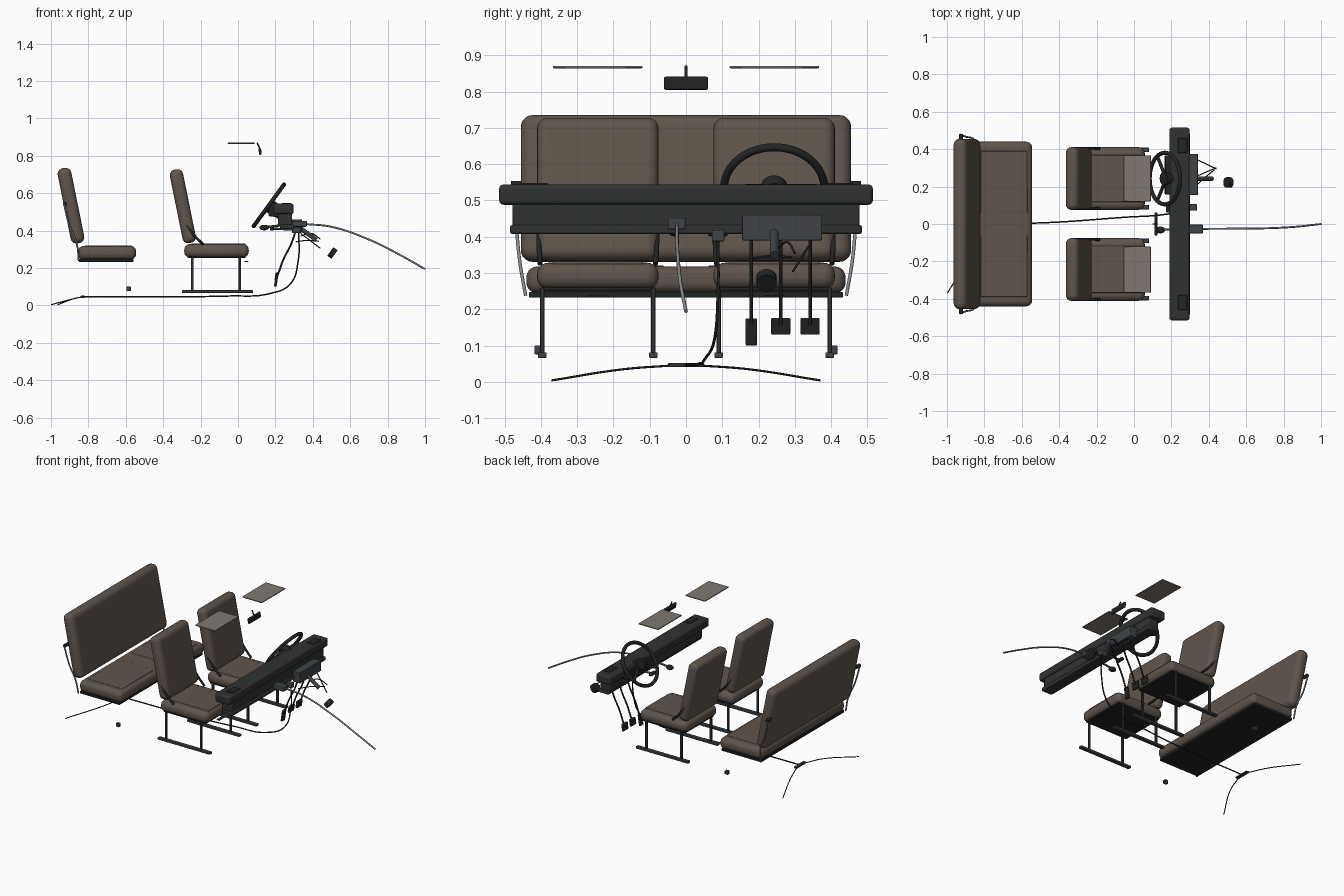
import bpy, math
from mathutils import Vector


def mat(name, rgb):
    m = bpy.data.materials.new(name)
    m.diffuse_color = (*rgb, 1)
    return m


BROWN = mat("seat_brown", (0.115, 0.09, 0.072))
BLACK = mat("black", (0.016, 0.017, 0.017))
DARK = mat("dark_plastic", (0.03, 0.032, 0.032))
STEEL = mat("dark_steel", (0.05, 0.055, 0.062))
GREY = mat("cable_grey", (0.25, 0.26, 0.27))
VISOR = mat("visor_tan", (0.22, 0.19, 0.165))


def finish(ob, name, m):
    ob.name = name
    ob.data.materials.append(m)
    bpy.ops.object.shade_smooth_by_angle(angle=math.radians(35))
    return ob


def box(name, loc, size, m, bevel=0.003, seg=2, tilt=0.0):
    """Bevelled box, tilted about y."""
    bpy.ops.mesh.primitive_cube_add(size=1, location=loc)
    ob = bpy.context.object
    ob.scale = size
    bpy.ops.object.transform_apply(location=False, rotation=False, scale=True)
    ob.rotation_euler.y = tilt
    if bevel:
        b = ob.modifiers.new("bevel", "BEVEL")
        b.width, b.segments = bevel, seg
    return finish(ob, name, m)


def span(name, x, y, z, m, bevel=0.003, seg=2):
    """Box given by its limits on each axis."""
    lim = (x, y, z)
    return box(name, [(a + b) / 2 for a, b in lim], [abs(b - a) for a, b in lim], m, bevel, seg)


def rod(name, p, q, r, m, verts=16):
    p, q = Vector(p), Vector(q)
    bpy.ops.mesh.primitive_cylinder_add(radius=r, depth=(q - p).length, location=(p + q) / 2, vertices=verts)
    ob = bpy.context.object
    ob.rotation_euler = (q - p).to_track_quat('Z', 'Y').to_euler()
    return finish(ob, name, m)


def tube(name, pts, r, m):
    """Smooth cable through points."""
    cu = bpy.data.curves.new(name, 'CURVE')
    cu.dimensions = '3D'
    cu.bevel_depth, cu.bevel_resolution, cu.resolution_u = r, 2, 8
    cu.use_fill_caps = True
    sp = cu.splines.new('BEZIER')
    sp.bezier_points.add(len(pts) - 1)
    for bp, p in zip(sp.bezier_points, pts):
        bp.co = p
        bp.handle_left_type = bp.handle_right_type = 'AUTO'
    cu.materials.append(m)
    ob = bpy.data.objects.new(name, cu)
    bpy.context.collection.objects.link(ob)
    return ob


for s in (1, -1):
    c = 0.243 * s
    # front seats
    box("front_seat_cushion", (-0.115, c, 0.292), (0.345, 0.335, 0.073), BROWN, 0.032, 5)
    box("front_seat_panel", (-0.105, c, 0.327), (0.29, 0.25, 0.01), BROWN, 0.004)
    box("front_seat_base", (-0.115, c, 0.258), (0.31, 0.30, 0.012), BLACK)
    box("front_seat_back", (-0.295, c, 0.53), (0.072, 0.335, 0.40), BROWN, 0.03, 5, -0.2)
    box("seat_lever", (0.045, c, 0.235), (0.02, 0.06, 0.006), BLACK, 0.002)
    for d in (-0.153, 0.153):
        y = c + d
        tube("recliner_bracket", [(-0.275, y + d * 0.06, 0.43), (-0.235, y + d * 0.06, 0.375),
                                  (-0.185, y + d * 0.04, 0.325)], 0.007, BLACK)
        span("seat_rail", (-0.30, 0.08), (y - 0.012, y + 0.012), (0.066, 0.081), STEEL)
        for x in (-0.245, 0.01):
            span("seat_leg", (x - 0.007, x + 0.007), (y - 0.006, y + 0.006), (0.08, 0.26), DARK, 0.002)
    # rear seat fittings
    box("rear_cushion_panel", (-0.695, 0.225 * s, 0.316), (0.25, 0.33, 0.008), BROWN, 0.003)
    rod("rear_latch", (-0.925, 0.445 * s, 0.543), (-0.925, 0.482 * s, 0.543), 0.011, BLACK)
    tube("rear_strap", [(-0.93, 0.478 * s, 0.54), (-0.90, 0.467 * s, 0.42),
                        (-0.862, 0.458 * s, 0.33), (-0.852, 0.442 * s, 0.238)], 0.005, GREY)
    box("floor_bracket", (-0.585, 0.408 * s, 0.088), (0.024, 0.02, 0.024), STEEL)
    # visors and dashboard vents
    span("sun_visor", (-0.055, 0.09), (0.12 * s, 0.367 * s), (0.864, 0.871), VISOR, 0.003)
    span("dash_vent", (0.235, 0.285), (0.38 * s, 0.46 * s), (0.538, 0.548), BLACK)

# rear bench
box("rear_cushion", (-0.70, 0, 0.281), (0.31, 0.88, 0.074), BROWN, 0.03, 5)
box("rear_seat_base", (-0.705, 0, 0.24), (0.29, 0.865, 0.016), BLACK)
box("rear_seat_back", (-0.893, 0, 0.533), (0.074, 0.91, 0.41), BROWN, 0.032, 5, -0.2)

# dashboard
span("dash_top", (0.19, 0.297), (-0.515, 0.515), (0.488, 0.544), DARK, 0.012, 3)
span("dash_middle", (0.215, 0.29), (-0.478, 0.478), (0.425, 0.492), DARK, 0.006)
span("dash_lower_rail", (0.225, 0.30), (-0.485, 0.485), (0.408, 0.432), DARK, 0.005)
box("instrument_cluster", (0.21, 0.262, 0.507), (0.09, 0.21, 0.07), BLACK, 0.01, 3, 0.1)
span("pedal_box", (0.29, 0.342), (0.155, 0.375), (0.39, 0.46), STEEL, 0.003)
span("shift_box", (0.29, 0.368), (-0.05, -0.002), (0.42, 0.452), STEEL, 0.004)
span("brake_box", (0.29, 0.337), (0.071, 0.106), (0.387, 0.418), STEEL, 0.004)

# steering wheel and column
C = Vector((0.165, 0.243, 0.535))
UP, N = Vector((0.589, 0, 0.808)), Vector((-0.808, 0, 0.589))
bpy.ops.mesh.primitive_torus_add(location=C, rotation=(0, -0.941, 0), major_radius=0.138,
                                 minor_radius=0.011, major_segments=48, minor_segments=12)
finish(bpy.context.object, "steering_wheel_rim", BLACK)
rod("steering_hub", C - N * 0.03, C + N * 0.008, 0.036, BLACK, 32)
for s in (1, -1):
    d = Vector((0, s * 0.87, 0)) - UP * 0.5
    rod("steering_spoke", C - N * 0.008, C + d * 0.137, 0.009, BLACK)
    tube("control_stalk", [C - N * 0.07, C - N * 0.06 + Vector((0, 0.06 * s, 0)),
                           C - N * 0.045 + Vector((0, 0.11 * s, 0.005))], 0.005, BLACK)
rod("column_shroud", C - N * 0.02, C - N * 0.12, 0.03, DARK, 24)
rod("steering_column", C, C - N * 0.315, 0.012, STEEL)
J = Vector((0.505, 0.222, 0.28))
rod("steering_coupler", J + N * 0.014, J - N * 0.014, 0.028, BLACK, 24)

# pedals
for name, y, w, z0, z1 in (("accelerator", 0.18, 0.032, 0.10, 0.175),
                           ("brake", 0.261, 0.053, 0.13, 0.176), ("clutch", 0.342, 0.053, 0.13, 0.176)):
    box(name + "_pedal", (0.205, y, (z0 + z1) / 2), (0.014, w, z1 - z0), BLACK, 0.004, 2, 0.15)
    tube(name + "_arm", [(0.21, y, z1 - 0.02), (0.245, y, 0.25), (0.285, y, 0.33), (0.312, y, 0.41)], 0.005, BLACK)

# push rods behind the pedal box
tube("clutch_push_rod", [(0.335, 0.345, 0.385), (0.44, 0.295, 0.305)], 0.003, BLACK)
tube("brake_push_rod", [(0.335, 0.255, 0.37), (0.39, 0.28, 0.385), (0.44, 0.30, 0.355)], 0.003, BLACK)
tube("accelerator_cable", [(0.31, 0.18, 0.34), (0.37, 0.24, 0.347), (0.43, 0.29, 0.343)], 0.003, BLACK)

# gear lever and its linkage
rod("shift_rod", (0.14, -0.03, 0.418), (0.30, -0.027, 0.435), 0.006, STEEL)
bpy.ops.mesh.primitive_uv_sphere_add(radius=1, segments=24, ring_count=12, location=(0.14, -0.032, 0.416))
bpy.context.object.scale = (0.026, 0.018, 0.015)
finish(bpy.context.object, "shift_knob", BLACK)
tube("shift_cable", [(0.36, -0.026, 0.435), (0.5, -0.025, 0.42), (0.70, -0.023, 0.352),
                     (0.86, -0.015, 0.273), (1.0, 0, 0.194)], 0.005, GREY)

# parking brake handle and cables
rod("brake_handle_rod", (0.19, 0.088, 0.41), (0.30, 0.088, 0.405), 0.006, STEEL)
box("brake_handle", (0.182, 0.088, 0.41), (0.022, 0.055, 0.018), BLACK, 0.006, 3)
tube("brake_cable", [(0.324, 0.088, 0.40), (0.322, 0.088, 0.24), (0.28, 0.078, 0.115), (0.17, 0.052, 0.063),
                     (-0.05, 0.036, 0.05), (-0.45, 0.008, 0.047), (-0.83, 0, 0.046)], 0.004, BLACK)
box("cable_equalizer", (-0.83, 0, 0.046), (0.022, 0.10, 0.011), DARK)
for s, x in ((1, -0.963), (-1, -0.998)):
    tube("wheel_brake_cable", [(-0.835, 0.04 * s, 0.045), (-0.88, 0.17 * s, 0.035),
                               (x, 0.37 * s, 0.004)], 0.003, BLACK)

# rear view mirror
box("mirror", (0.118, 0, 0.823), (0.014, 0.122, 0.036), BLACK, 0.005, 3, -0.1)
rod("mirror_stem", (0.118, 0, 0.835), (0.102, 0, 0.87), 0.004, BLACK)
